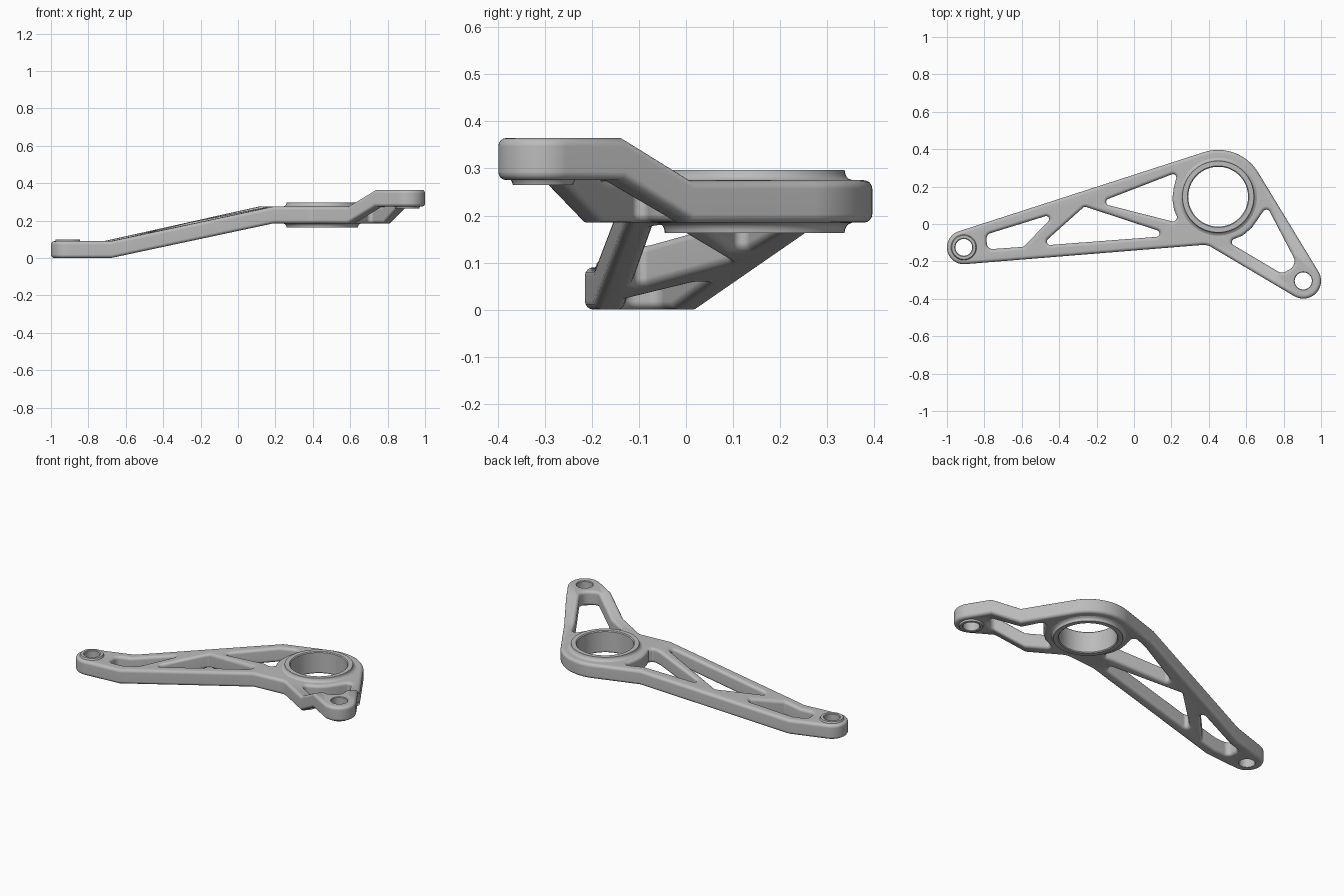
import bpy, bmesh, math
from mathutils import Vector

if "Cube" in bpy.data.objects:
    bpy.data.objects.remove(bpy.data.objects["Cube"])

LEFT, HUB, TIP = Vector((-0.91, -0.125)), Vector((0.45, 0.146)), Vector((0.905, -0.304))
THICK, BEVEL = 0.09, 0.018
SHIFT = -0.004

metal = bpy.data.materials.new("satin_grey_metal")
metal.diffuse_color = (0.5, 0.5, 0.5, 1)
metal.use_nodes = True
metal.node_tree.nodes["Principled BSDF"].inputs["Base Color"].default_value = metal.diffuse_color


def arc(c, r, a0, a1, n):
    """Points on an arc, angles in degrees."""
    angs = [math.radians(a0 + (a1 - a0) * i / n) for i in range(n + 1)]
    return [Vector((c.x + r * math.cos(a), c.y + r * math.sin(a))) for a in angs]


def fillet(prev, p, nxt, r, n=6):
    """Round one corner with a true arc."""
    u, v = (prev - p).normalized(), (nxt - p).normalized()
    half = u.angle(v) / 2
    c = p + (u + v).normalized() * r / math.sin(half)
    t = r / math.tan(half)
    d0, d1 = p + u * t - c, p + v * t - c
    a0 = math.atan2(d0.y, d0.x)
    da = (math.atan2(d1.y, d1.x) - a0 + math.pi) % (2 * math.pi) - math.pi
    return arc(c, r, math.degrees(a0), math.degrees(a0 + da), n)


def rounded(corners):
    """Polygon from (x, y, radius) corners; radius 0 keeps the point."""
    pts, out = [Vector((c[0], c[1] + SHIFT)) for c in corners], []
    for i, c in enumerate(corners):
        out += fillet(pts[i - 1], pts[i], pts[(i + 1) % len(pts)], c[2]) if c[2] else [pts[i]]
    return out


def inset(pts, d):
    """Move a closed loop to its left by d with mitred corners."""
    out = []
    for i, p in enumerate(pts):
        a, b = (p - pts[i - 1]).normalized(), (pts[(i + 1) % len(pts)] - p).normalized()
        n0, n1 = Vector((-a.y, a.x)), Vector((-b.y, b.x))
        out.append(p + (n0 + n1) * d / (1 + n0.dot(n1)))
    return out


def finish(name, bm, angle=35):
    bmesh.ops.recalc_face_normals(bm, faces=bm.faces)
    mesh = bpy.data.meshes.new(name)
    bm.to_mesh(mesh)
    bm.free()
    ob = bpy.data.objects.new(name, mesh)
    bpy.context.collection.objects.link(ob)
    mesh.materials.append(metal)
    mesh.shade_smooth()
    mesh.set_sharp_from_angle(angle=math.radians(angle))
    wn = ob.modifiers.new("weighted_normals", 'WEIGHTED_NORMAL')
    wn.keep_sharp = True


# outer outline: three round ends joined by tangents, with one inner corner
left_arc = arc(LEFT, 0.09, 107.9, 274.6, 20)
tip_arc = arc(TIP, 0.095, -120.7, 31.3, 20)
hub_arc = arc(HUB, 0.25, 31.3, 107.9, 20)
outline = left_arc + fillet(left_arc[-1], Vector((0.391, -0.11)), tip_arc[0], 0.08) + tip_arc + hub_arc

# lightening windows between the ribs
windows = [
    [(-0.19, 0.118, 0.018), (0.215, 0.015, 0.018), (0.232, 0.038, 0), (0.214, 0.08, 0),
     (0.205, 0.14, 0), (0.213, 0.20, 0), (0.235, 0.282, 0.018)],
    [(-0.50, -0.112, 0.018), (0.21, -0.058, 0.018), (-0.265, 0.098, 0.018)],
    [(-0.785, -0.132, 0.03), (-0.59, -0.118, 0.02), (-0.415, 0.064, 0.016), (-0.79, -0.052, 0.03)],
    [(0.50, -0.09, 0.018), (0.79, -0.262, 0.04), (0.875, -0.215, 0.05), (0.71, 0.10, 0.02),
     (0.668, 0.038, 0), (0.63, -0.016, 0), (0.582, -0.057, 0)],
]
holes = [rounded(w) for w in windows]
holes += [arc(c, r, 0, 360 - 360 / n, n - 1)
          for c, r, n in ((LEFT, 0.0465, 32), (TIP, 0.0475, 32), (HUB, 0.165, 64))]

# plate walls with rounded edges: (inset, height) steps from bottom to top
steps = []
for i in range(5):
    a = math.radians(90 * i / 4)
    steps.append((BEVEL * (1 - math.sin(a)), -THICK / 2 + BEVEL * (1 - math.cos(a))))
steps += [(d, -z) for d, z in reversed(steps)]
bm = bmesh.new()
rims = ([], [])
for pts in [outline] + [h[::-1] for h in holes]:
    rings = [[bm.verts.new((p.x, p.y, z)) for p in inset(pts, d)] for d, z in steps]
    n = len(pts)
    for lo, hi in zip(rings, rings[1:]):
        for i in range(n):
            j = (i + 1) % n
            bm.faces.new((lo[i], lo[j], hi[j], hi[i]))
    for rim, ring in zip(rims, (rings[0], rings[-1])):
        rim += [bm.edges.get((ring[i - 1], ring[i])) for i in range(n)]
# flat bottom and top
for rim, nz in zip(rims, (-1, 1)):
    bmesh.ops.triangle_fill(bm, edges=rim, use_beauty=True, use_dissolve=False, normal=(0, 0, nz))

# crease across each arm, then step the arms in height
bends = [  # origin, axis, start, end, height at start, height at end
    (LEFT, (HUB - LEFT).normalized(), 0.215, 1.08, -0.185, 0.0),
    (HUB, (TIP - HUB).normalized(), 0.355, 0.52, 0.0, 0.09),
]
for o, d, s0, s1, _, _ in bends:
    for s in (s0, s1):
        bmesh.ops.bisect_plane(bm, geom=bm.verts[:] + bm.edges[:] + bm.faces[:], dist=1e-6,
                               plane_co=(*(o + d * s), 0), plane_no=(*d, 0))
for v in bm.verts:
    z = 0.185 + THICK / 2
    for o, d, s0, s1, h0, h1 in bends:
        f = ((v.co.xy - o).dot(d) - s0) / (s1 - s0)
        z += h0 + (h1 - h0) * min(1, max(0, f))
    v.co.z += z
finish("arm_plate", bm)


def lathe(name, c, profile, n):
    """Ring made by turning a closed (radius, z) profile."""
    bm = bmesh.new()
    rings = []
    for i in range(n):
        a = 2 * math.pi * i / n
        rings.append([bm.verts.new((c.x + r * math.cos(a), c.y + r * math.sin(a), z)) for r, z in profile])
    k = len(profile)
    for i in range(n):
        a, b = rings[i], rings[(i + 1) % n]
        for j in range(k):
            bm.faces.new((a[j], b[j], b[(j + 1) % k], a[(j + 1) % k]))
    finish(name, bm, 30)


# bearing hub with coved flanges above and below
upper = [(0.214, 0.27), (0.207, 0.2755), (0.2, 0.278), (0.195, 0.283), (0.192, 0.29),
         (0.191, 0.297), (0.165, 0.297), (0.16, 0.292)]
lathe("bearing_hub", HUB, upper + [(r, 0.46 - z) for r, z in reversed(upper)], 64)
# raised boss on the low end, lowered boss on the high end
lathe("low_end_boss", LEFT, [(0.045, 0.0), (0.066, 0.0), (0.07, 0.088), (0.066, 0.093),
                             (0.064, 0.1), (0.049, 0.1), (0.045, 0.096)], 32)
lathe("high_end_boss", TIP, [(0.046, 0.269), (0.05, 0.265), (0.064, 0.265), (0.066, 0.272),
                             (0.07, 0.277), (0.066, 0.365), (0.049, 0.365), (0.046, 0.361)], 32)
